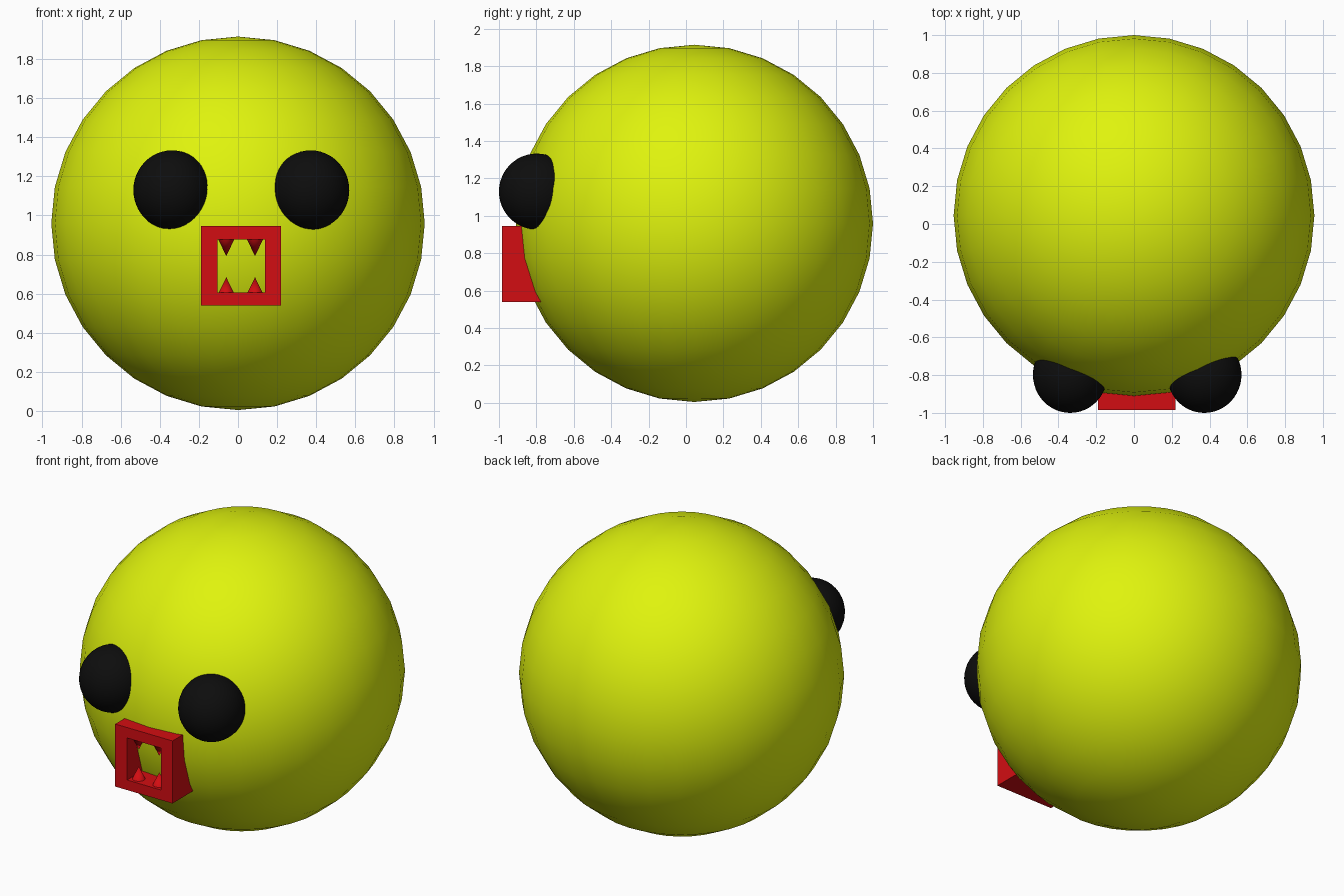
import bpy, bmesh
from math import pi

if "Cube" in bpy.data.objects:
    bpy.data.objects.remove(bpy.data.objects["Cube"])


def material(name, rgb):
    m = bpy.data.materials.new(name)
    m.diffuse_color = (*rgb, 1)
    m.use_nodes = True
    m.node_tree.nodes["Principled BSDF"].inputs["Base Color"].default_value = m.diffuse_color
    return m


yellow = material("yellow", (0.74, 0.90, 0.004))
black = material("black", (0.004, 0.004, 0.004))
red = material("red", (0.65, 0.004, 0.006))


def finish(name, mat, smooth=True):
    ob = bpy.context.object
    ob.name = name
    ob.data.materials.append(mat)
    if smooth:
        bpy.ops.object.shade_smooth_by_angle()
    return ob


def sphere(name, mat, loc, scale, segs, rings):
    bpy.ops.mesh.primitive_uv_sphere_add(segments=segs, ring_count=rings, radius=1, location=loc)
    bpy.context.object.scale = scale
    bpy.ops.object.transform_apply(location=False, rotation=False, scale=True)
    return finish(name, mat)


# round body
sphere("body", yellow, (0, 0.045, 0.96), (0.955, 0.955, 0.955), 32, 16)

# bulging eyes
for name, x in (("left_eye", -0.338), ("right_eye", 0.372)):
    sphere(name, black, (x, -0.798, 1.13), (0.197, 0.202, 0.203), 48, 24)

# square mouth frame: outer and inner rectangles bridged at front and back
bm = bmesh.new()
loops = []
for y in (-0.985, -0.60):
    for x0, x1, z0, z1 in ((-0.19, 0.22, 0.54, 0.945), (-0.105, 0.137, 0.605, 0.877)):
        loops.append([bm.verts.new((x, y, z)) for x, z in ((x0, z0), (x1, z0), (x1, z1), (x0, z1))])
front_out, front_in, back_out, back_in = loops
for a, b in ((front_out, front_in), (front_in, back_in), (back_in, back_out), (back_out, front_out)):
    for i in range(4):
        j = (i + 1) % 4
        bm.faces.new((a[i], a[j], b[j], b[i]))
bmesh.ops.recalc_face_normals(bm, faces=bm.faces)
mesh = bpy.data.meshes.new("mouth_frame")
bm.to_mesh(mesh)
bm.free()
mesh.materials.append(red)
bpy.context.collection.objects.link(bpy.data.objects.new("mouth_frame", mesh))

# pointed teeth, two hanging and two standing
for x in (-0.06, 0.087):
    for name, z, turn in (("upper_tooth", 0.835, pi), ("lower_tooth", 0.642, 0)):
        bpy.ops.mesh.primitive_cone_add(vertices=32, radius1=0.041, radius2=0, depth=0.085,
                                        location=(x, -0.93, z), rotation=(turn, 0, 0))
        finish(name, red)
